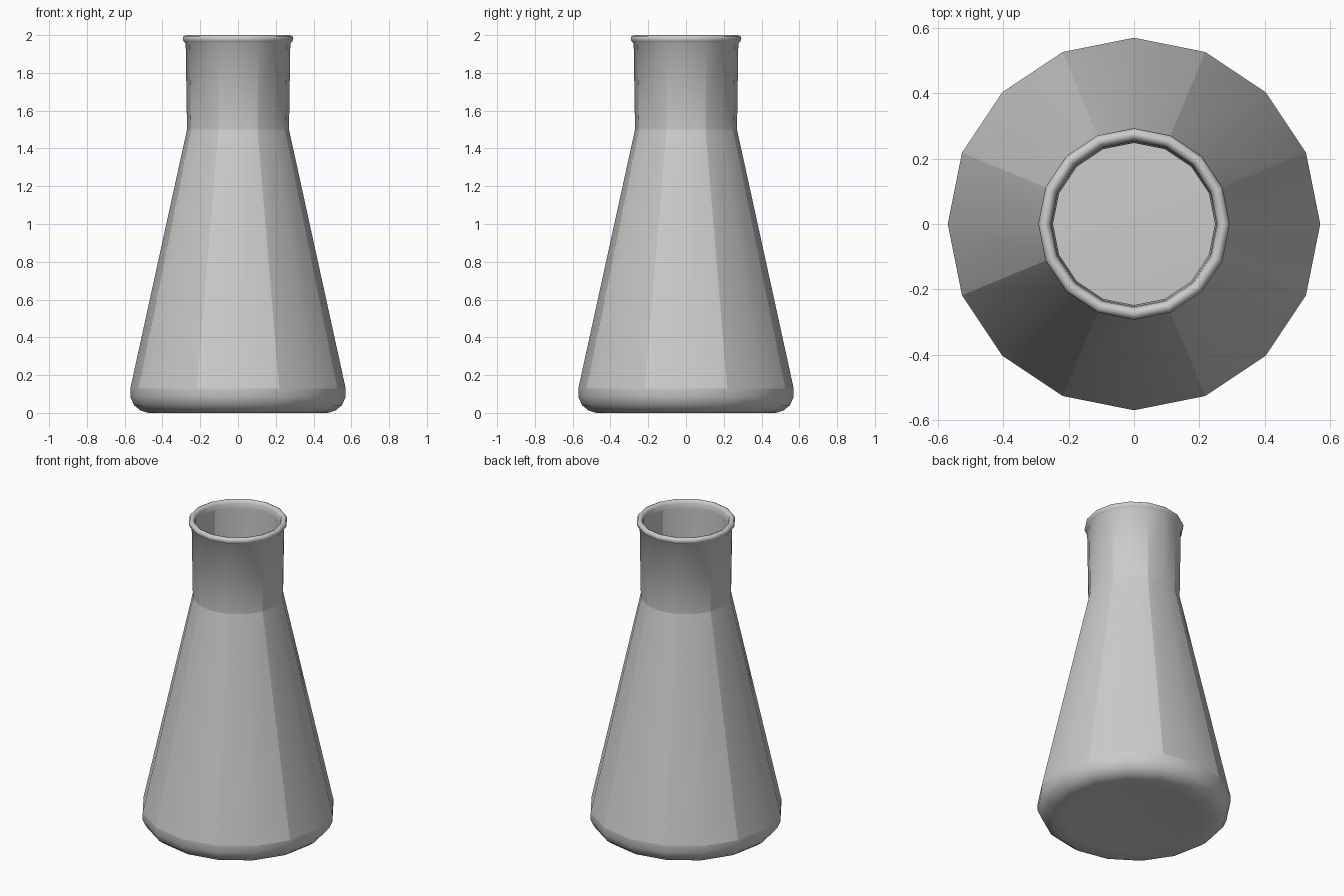
import bpy, bmesh
from math import sin, cos, tau

if "Cube" in bpy.data.objects:
    bpy.data.objects.remove(bpy.data.objects["Cube"])

SIDES = 16

# Closed wall profile (radius, z): underside -> outside -> lip -> inside -> inner floor
profile = [(0.24, 0.012), (0.40, 0.003), (0.475, 0.0), (0.515, 0.012), (0.55, 0.04),
           (0.57, 0.085), (0.57, 0.13),                       # rounded foot
           (0.27, 1.50), (0.277, 1.955),                      # cone and neck
           (0.287, 1.966), (0.293, 1.98), (0.288, 1.994), (0.275, 2.0),
           (0.262, 1.995), (0.256, 1.98),                     # rolled lip
           (0.253, 1.955), (0.248, 1.50),                     # inner neck
           (0.548, 0.13), (0.545, 0.09), (0.525, 0.05), (0.475, 0.022),
           (0.24, 0.034)]                                     # inner floor
HARD_RINGS = {6, 7, 15, 16, 17}
HARD_WALLS = {6, 7, 15, 16}

bm = bmesh.new()
rings = [[bm.verts.new((r * cos(tau * i / SIDES), r * sin(tau * i / SIDES), z))
          for i in range(SIDES)] for r, z in profile]

# Wall skin
for a, b in zip(rings, rings[1:]):
    for i in range(SIDES):
        j = (i + 1) % SIDES
        bm.faces.new((a[i], a[j], b[j], b[i]))

# Slightly domed base, outside and inside
for ring, z in ((rings[0], 0.018), (rings[-1], 0.04)):
    centre = bm.verts.new((0, 0, z))
    for i in range(SIDES):
        bm.faces.new((ring[i], ring[(i + 1) % SIDES], centre))

bmesh.ops.recalc_face_normals(bm, faces=bm.faces)
for f in bm.faces:
    f.smooth = True

# Creases: ring breaks and every second vertical edge of cone and neck
for k in HARD_RINGS:
    for i in range(SIDES):
        bm.edges.get((rings[k][i], rings[k][(i + 1) % SIDES])).smooth = False
for k in HARD_WALLS:
    for i in range(1, SIDES, 2):
        bm.edges.get((rings[k][i], rings[k + 1][i])).smooth = False

mesh = bpy.data.meshes.new("conical_flask")
bm.to_mesh(mesh)
bm.free()
flask = bpy.data.objects.new("conical_flask", mesh)
bpy.context.collection.objects.link(flask)
